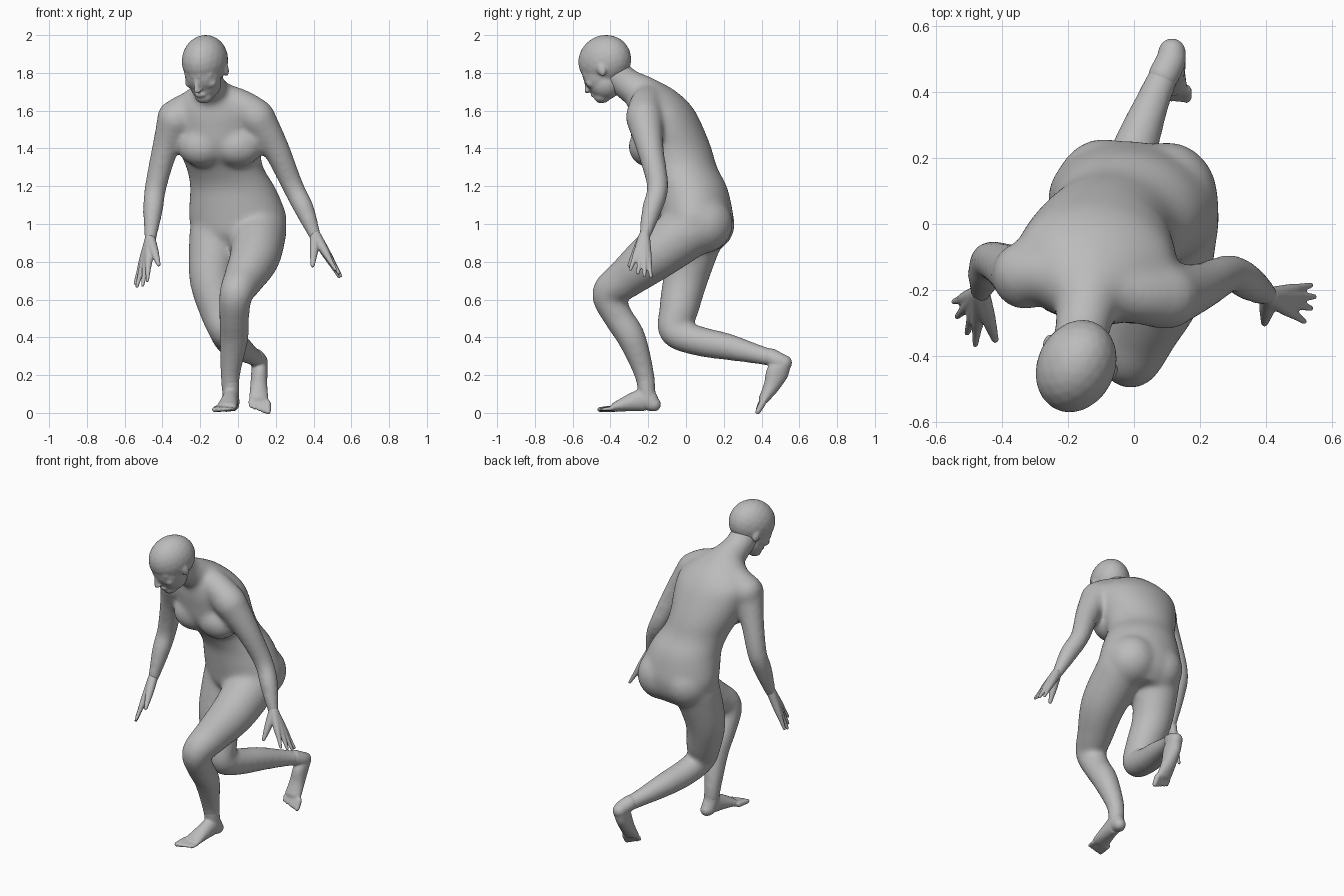
import bpy
import bmesh
from math import cos, sin, tau, radians
from mathutils import Vector, Matrix, Euler

default_cube = bpy.data.objects.get("Cube")
if default_cube:
    bpy.data.objects.remove(default_cube)

skin = bpy.data.materials.new("plain grey skin")
skin.use_nodes = True
grey = (0.5, 0.5, 0.5, 1)
skin.diffuse_color = grey
skin.node_tree.nodes["Principled BSDF"].inputs["Base Color"].default_value = grey


def ball(bm, center, radii, rotation):
    """Ellipsoid turned by a rotation matrix."""
    matrix = Matrix.Translation(center) @ rotation @ Matrix.Diagonal((*radii, 1))
    bmesh.ops.create_icosphere(bm, subdivisions=3, radius=1, matrix=matrix)


def spline(keys, steps=5):
    """Smooth curve through key rows of equal length."""
    rows = [Vector(key) for key in keys]
    padded = [rows[0]] + rows + [rows[-1]]
    result = []
    for before, start, end, after in zip(padded, padded[1:], padded[2:], padded[3:]):
        for step in range(steps):
            t = step / steps
            bend_in, bend_out = (end - before) / 2, (after - start) / 2
            gap = end - start
            result.append(start + bend_in * t
                          + (gap * 3 - bend_in * 2 - bend_out) * t ** 2
                          + (bend_in + bend_out - gap * 2) * t ** 3)
    return result + [rows[-1]]


def tube(bm, keys, side=(1, 0, 0), axis=None, rounded=True, sides=20):
    """Loft of ellipses; each key is x, y, z, side radius and optional depth radius."""
    keys = [key if len(key) == 5 else (*key, key[3]) for key in keys]
    rows = spline(keys)
    centers = [Vector(row[:3]) for row in rows]
    rings, frames = [], []
    for i, (row, center) in enumerate(zip(rows, centers)):
        ahead = centers[min(i + 1, len(rows) - 1)]
        behind = centers[max(i - 1, 0)]
        along = Vector(axis) if axis else (ahead - behind).normalized()
        across = Vector(side)
        across = (across - along * across.dot(along)).normalized()
        depth = along.cross(across)
        frames.append(Matrix((across, depth, along)).transposed().to_4x4())
        rings.append([bm.verts.new(center + across * row[3] * cos(tau * k / sides)
                                   + depth * row[4] * sin(tau * k / sides))
                      for k in range(sides)])
    for low, high in zip(rings, rings[1:]):
        for k in range(sides):
            n = (k + 1) % sides
            bm.faces.new((low[k], low[n], high[n], high[k]))
    bm.faces.new(rings[0][::-1])
    bm.faces.new(rings[-1])
    if rounded:
        for end in (0, -1):
            wide, deep = rows[end][3], rows[end][4]
            ball(bm, centers[end], (wide, deep, min(wide, deep)), frames[end])


def finish(bm, name, voxel, smoothing):
    """Fuse the overlapping forms into one skin and relax it."""
    mesh = bpy.data.meshes.new(name)
    bm.to_mesh(mesh)
    bm.free()
    mesh.materials.append(skin)
    part = bpy.data.objects.new(name, mesh)
    bpy.context.collection.objects.link(part)
    bpy.ops.object.select_all(action="DESELECT")
    part.select_set(True)
    bpy.context.view_layer.objects.active = part
    remesh = part.modifiers.new("fuse", "REMESH")
    remesh.mode = "VOXEL"
    remesh.voxel_size = voxel
    relax = part.modifiers.new("relax", "SMOOTH")
    relax.factor = 0.5
    relax.iterations = smoothing
    for modifier in ("fuse", "relax"):
        bpy.ops.object.modifier_apply(modifier=modifier)
    bpy.ops.object.shade_smooth()


# Torso: level slices from the crotch to the base of the neck
body = bmesh.new()
upright = Matrix.Identity(4)
tube(body, [(0, .07, .86, .15, .1), (0, .06, .93, .23, .17), (0, .06, 1.02, .26, .19),
            (-.01, .05, 1.1, .25, .19), (-.03, .03, 1.2, .225, .185), (-.07, -.02, 1.3, .205, .185),
            (-.1, -.07, 1.4, .22, .205), (-.11, -.1, 1.5, .24, .195), (-.12, -.13, 1.6, .24, .175),
            (-.13, -.16, 1.68, .17, .135), (-.14, -.2, 1.75, .08, .07)],
     side=(1, -.15, 0), axis=(0, 0, 1), rounded=False, sides=32)
# Chest and seat masses
for x, y in ((.0, -.2), (-.19, -.18)):
    ball(body, (x, y, 1.41), (.13, .105, .11), upright)
for x, y in ((.1, .08), (-.09, .09)):
    ball(body, (x, y, 1), (.155, .17, .16), upright)

# Shoulder girdle and neck
tube(body, [(-.33, -.15, 1.56, .1), (-.24, -.15, 1.62, .09), (-.13, -.18, 1.66, .09),
            (.0, -.21, 1.63, .09), (.09, -.22, 1.57, .1)], side=(0, 1, 0))
tube(body, [(-.13, -.14, 1.62, .12), (-.14, -.23, 1.69, .1), (-.155, -.31, 1.74, .085),
            (-.165, -.38, 1.8, .085)])

# Arms
tube(body, [(.1, -.22, 1.56, .1), (.2, -.19, 1.4, .073), (.29, -.15, 1.2, .058),
            (.35, -.18, 1.08, .055), (.41, -.22, .93, .033)])
tube(body, [(-.33, -.16, 1.55, .1), (-.385, -.13, 1.4, .072), (-.435, -.11, 1.2, .059),
            (-.45, -.15, 1.08, .055), (-.465, -.21, .91, .033)])

# Forward leg
tube(body, [(.11, .02, .97, .15), (.09, -.17, .83, .135), (.03, -.32, .71, .108),
            (-.01, -.41, .63, .09), (-.02, -.36, .51, .08), (-.02, -.29, .4, .077),
            (-.04, -.225, .22, .056), (-.04, -.205, .11, .047)])

# Trailing leg
tube(body, [(-.12, .06, .94, .14), (-.14, .0, .72, .12), (-.1, -.04, .54, .104),
            (-.07, -.06, .43, .084), (-.04, .07, .38, .08), (.0, .22, .35, .072),
            (.06, .38, .31, .053), (.105, .48, .285, .046)])
finish(body, "body", .012, 26)


def build_hand(name, wrist, tips, thumb):
    """Fan of fingers whose roots overlap to form the palm."""
    hand = bmesh.new()
    wrist, thumb = Vector(wrist), Vector(thumb)
    for tip in map(Vector, tips):
        knuckle = wrist.lerp(tip, .5)
        tube(hand, [(*wrist, .029), (*knuckle, .021), (*wrist.lerp(tip, .75), .014), (*tip, .009)])
    tube(hand, [(*wrist, .029), (*wrist.lerp(thumb, .5), .023), (*thumb, .011)])
    finish(hand, name, .005, 4)


build_hand("left_hand", (.41, -.22, .94),
           [(.535, -.185, .72), (.545, -.22, .725), (.535, -.255, .74), (.515, -.295, .76)],
           (.395, -.3, .78))
build_hand("right_hand", (-.465, -.21, .92),
           [(-.545, -.235, .685), (-.535, -.28, .67), (-.505, -.33, .675), (-.48, -.365, .7)],
           (-.42, -.35, .785))


def build_foot(name, ankle, sections, side, toes_from, toes_along):
    """Foot loft from heel to ball under an ankle, with toes fanned from the big toe outward."""
    foot = bmesh.new()
    tube(foot, ankle)
    tube(foot, sections, side=side)
    side, start, along = Vector(side), Vector(toes_from), Vector(toes_along)
    for i in range(5):
        root = start + side * (i - 2) * .024
        tip = root + along * (1 - .1 * i)
        size = .019 - .002 * i
        tube(foot, [(*root, size), (*tip, size * .8)])
    finish(foot, name, .006, 12)


build_foot("left_foot",
           [(-.04, -.215, .17, .047), (-.038, -.205, .1, .045), (-.035, -.185, .05, .042)],
           [(-.03, -.17, .045, .038), (-.035, -.21, .07, .042, .062),
            (-.045, -.28, .058, .047, .05), (-.06, -.37, .032, .056, .027)],
           (.97, -.2, 0), (-.065, -.39, .022), (-.012, -.075, -.004))
build_foot("right_foot",
           [(.09, .45, .295, .047), (.11, .49, .275, .046), (.115, .52, .265, .042)],
           [(.115, .52, .265, .042), (.113, .485, .215, .043, .06),
            (.11, .452, .14, .046, .043), (.11, .412, .075, .053, .027)],
           (-.97, -.1, .1), (.11, .4, .055), (.003, -.025, -.045))

# Head: local -y is the face, turned to the right and bowed
head = bmesh.new()
turn = Euler((radians(22), 0, radians(-25))).to_matrix().to_4x4()
pivot = Vector((-.175, -.43, 1.865))


def place(x, y, z):
    return pivot + turn @ Vector((x, y, z))


def face_ball(center, radii):
    ball(head, place(*center), radii, turn)


def face_tube(keys, side=(1, 0, 0)):
    tube(head, [(*place(*key[:3]), key[3]) for key in keys], side=side)


face_ball((0, 0, 0), (.118, .147, .135))
face_ball((0, -.05, -.06), (.098, .095, .105))
face_ball((0, -.04, -.11), (.085, .09, .09))
face_ball((0, -.08, -.17), (.05, .048, .037))
face_tube([(0, -.135, -.05, .012), (0, -.15, -.09, .013), (0, -.156, -.11, .015)])
face_ball((0, -.123, -.145), (.032, .018, .014))
for s in (-1, 1):
    face_tube([(.015 * s, -.133, -.035, .013), (.07 * s, -.105, -.04, .012)], side=(0, 0, 1))
    face_ball((.06 * s, -.09, -.09), (.03, .03, .028))
    face_ball((.012 * s, -.147, -.112), (.012, .013, .01))
    face_ball((.108 * s, .01, -.055), (.014, .024, .038))
finish(head, "head", .007, 8)
